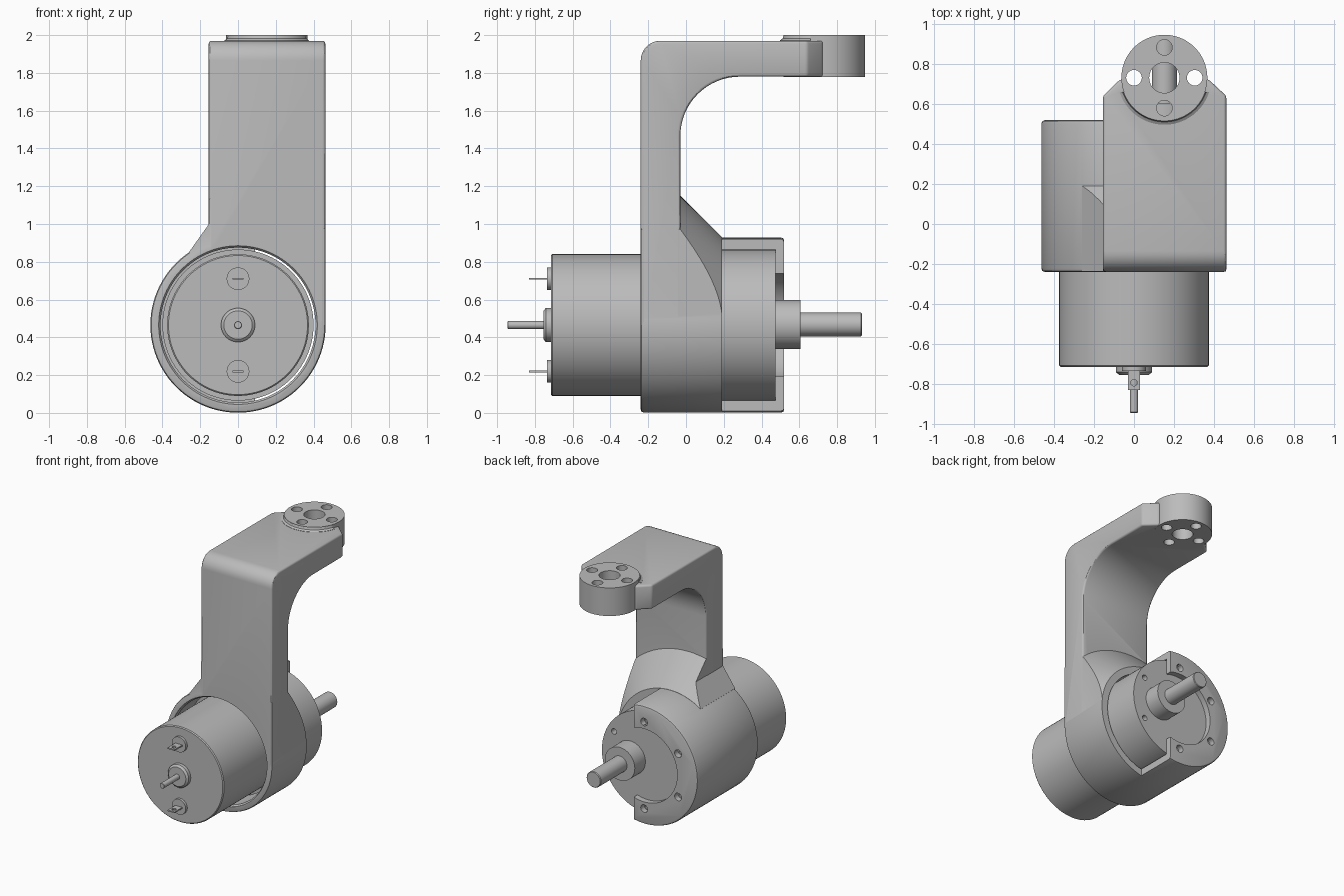
import bpy, bmesh, math
from math import cos, sin, pi

if "Cube" in bpy.data.objects:
    bpy.data.objects.remove(bpy.data.objects["Cube"])

CZ, R = 0.465, 0.464          # motor axis height, housing radius
SX = 0.152                    # offset of output shaft and hub

grey = bpy.data.materials.new("light_grey")
grey.diffuse_color = (0.5, 0.5, 0.5, 1)
grey.use_nodes = True
grey.node_tree.nodes["Principled BSDF"].inputs["Base Color"].default_value = grey.diffuse_color


def make(name, bm):
    bmesh.ops.recalc_face_normals(bm, faces=bm.faces)
    me = bpy.data.meshes.new(name)
    bm.to_mesh(me)
    bm.free()
    me.materials.append(grey)
    ob = bpy.data.objects.new(name, me)
    bpy.context.collection.objects.link(ob)
    return ob


def prism(name, pts, axis, lo, hi):
    put = {"x": lambda a, b, t: (t, a, b), "y": lambda a, b, t: (a, t, b),
           "z": lambda a, b, t: (a, b, t)}[axis]
    bm = bmesh.new()
    ends = [[bm.verts.new(put(a, b, t)) for a, b in pts] for t in (lo, hi)]
    n = len(pts)
    for e in ends:
        bm.faces.new(e)
    for i in range(n):
        j = (i + 1) % n
        bm.faces.new((ends[0][i], ends[0][j], ends[1][j], ends[1][i]))
    return make(name, bm)


def box(name, x0, x1, y0, y1, z0, z1):
    return prism(name, [(x0, y0), (x1, y0), (x1, y1), (x0, y1)], "z", z0, z1)


def turned(name, profile, a, b, axis="y", n=96):
    """Solid of (radius, position) points turned about an axis through (a, b)."""
    bm = bmesh.new()
    rings = []
    for r, t in profile:
        ring = []
        for k in range(n):
            u, v = a + r * cos(2 * pi * k / n), b + r * sin(2 * pi * k / n)
            ring.append(bm.verts.new((u, t, v) if axis == "y" else (u, v, t)))
        rings.append(ring)
    for p, q in zip(rings, rings[1:]):
        for k in range(n):
            j = (k + 1) % n
            bm.faces.new((p[k], p[j], q[j], q[k]))
    bm.faces.new(rings[0])
    bm.faces.new(rings[-1])
    return make(name, bm)


def apply(ob, mod):
    bpy.context.view_layer.objects.active = ob
    bpy.ops.object.modifier_apply(modifier=mod.name)


def boolean(ob, other, op):
    m = ob.modifiers.new("bool", "BOOLEAN")
    m.operation, m.solver, m.object = op, "EXACT", other
    apply(ob, m)
    bpy.data.objects.remove(other)


def bevel(ob, width):
    m = ob.modifiers.new("bevel", "BEVEL")
    m.width, m.segments, m.limit_method, m.angle_limit = width, 3, "ANGLE", math.radians(35)
    apply(ob, m)


def arc(cy, cz, r, a0, a1, n):
    return [(cy + r * cos(math.radians(a0 + (a1 - a0) * i / n)),
             cz + r * sin(math.radians(a0 + (a1 - a0) * i / n))) for i in range(n + 1)]


# bracket arm: side profile with filleted corners, tapered in plan
side = [(-0.24, 0.47), (-0.03, 0.47)] + arc(0.285, 1.465, 0.315, 180, 90, 16) \
    + [(0.8, 1.78), (0.8, 1.97)] + arc(-0.135, 1.865, 0.105, 90, 180, 8)
bracket = prism("bracket", side, "x", -0.155, 0.462)
plan = [(-0.155, -0.3), (0.462, -0.3), (0.462, 0.64), (0.372, 0.725), (-0.068, 0.725), (-0.155, 0.64)]
plan = [(x * 1.0 + (0.001 if x > 0.46 else -0.001 if x < -0.15 else 0), y) for x, y in plan]
boolean(bracket, prism("plan", plan, "z", 0.3, 2.2), "INTERSECT")
bevel(bracket, 0.014)

# conical gusset between arm and motor housing
gusset = prism("gusset", [(0.461, CZ), (0.461, 1.3), (-0.154, 1.3), (-0.154, 1.0), (-0.26, 0.85), (-0.26, CZ)],
               "y", -0.239, 0.19)
boolean(gusset, turned("cone", [(0.685, -0.3), (0.685, -0.03), (0.46, 0.195)], 0, CZ), "INTERSECT")
boolean(bracket, gusset, "UNION")

# round motor housing
housing = turned("housing", [(R - 0.018, -0.24), (R - 0.005, -0.235), (R, -0.222), (R, 0.502),
                             (R - 0.005, 0.515), (R - 0.018, 0.52)], 0, CZ)
boolean(bracket, housing, "UNION")

# end hub with a small fillet on the arm
fillet = turned("fillet", [(0.235, 1.95), (0.235, 1.972), (0.221, 1.981), (0.216, 1.997)], SX, 0.732, "z")
boolean(fillet, box("trim", -1, 1, 0.66, 2, 1, 3), "DIFFERENCE")
boolean(bracket, fillet, "UNION")
boolean(bracket, turned("hub", [(0.215, 1.779), (0.215, 2.0)], SX, 0.732, "z"), "UNION")

# bore, side cutout and hub holes
boolean(bracket, turned("bore", [(0.42, -0.3), (0.42, -0.235), (0.41, -0.222), (0.41, 0.475),
                                 (0.2875, 0.4751), (0.2875, 0.6)], 0, CZ), "DIFFERENCE")
boolean(bracket, box("cutout", 0.09, 0.8, 0.19, 0.7, -0.2, 1.2), "DIFFERENCE")
for dx, dy, r in [(0, 0, 0.076), (0.152, 0, 0.039), (-0.152, 0, 0.039), (0, 0.152, 0.039), (0, -0.152, 0.039)]:
    boolean(bracket, turned("hole", [(r, 1.6), (r, 2.2)], SX + dx, 0.732 + dy, "z", 40), "DIFFERENCE")

# gearbox with six screw holes shared with the housing lip
gearbox = turned("gearbox", [(0.4, -0.05), (0.4, 0.473)], 0, CZ)
for k in range(6):
    a = pi / 2 + k * pi / 3
    x, z = 0.34 * cos(a), CZ + 0.34 * sin(a)
    boolean(gearbox, turned("hole", [(0.022, 0.4), (0.022, 0.6)], x, z, n=24), "DIFFERENCE")
    if x < 0.09:
        boolean(bracket, turned("hole", [(0.03, 0.44), (0.03, 0.6)], x, z, n=24), "DIFFERENCE")

# motor can, output boss and shafts
parts = [bracket, gearbox,
         turned("motor_can", [(0.368, -0.715), (0.375, -0.708), (0.375, -0.04)], 0, CZ),
         turned("output_boss", [(0.13, 0.46), (0.13, 0.605)], SX, CZ + 0.003),
         turned("output_shaft", [(0.0625, 0.5), (0.0625, 0.927), (0.058, 0.932)], SX, CZ + 0.003, n=48),
         turned("rear_bearing", [(0.075, -0.755), (0.09, -0.742), (0.09, -0.7)], 0, CZ, n=48),
         turned("rear_shaft", [(0.018, -0.945), (0.021, -0.942), (0.021, -0.7)], 0, CZ, n=32)]

# two electrical terminals
for label, z in (("upper", CZ + 0.245), ("lower", CZ - 0.245)):
    parts.append(turned(label + "_terminal_base", [(0.06, -0.735), (0.06, -0.7)], 0, z, n=40))
    tab = box(label + "_terminal_tab", -0.03, 0.03, -0.83, -0.72, z - 0.005, z + 0.005)
    boolean(tab, turned("hole", [(0.016, z - 0.1), (0.016, z + 0.1)], 0, -0.795, "z", 24), "DIFFERENCE")
    parts.append(tab)

# smooth curved surfaces, keep edges sharp
bpy.ops.object.select_all(action="DESELECT")
for ob in parts:
    ob.select_set(True)
bpy.context.view_layer.objects.active = bracket
bpy.ops.object.shade_smooth_by_angle(angle=math.radians(30))
